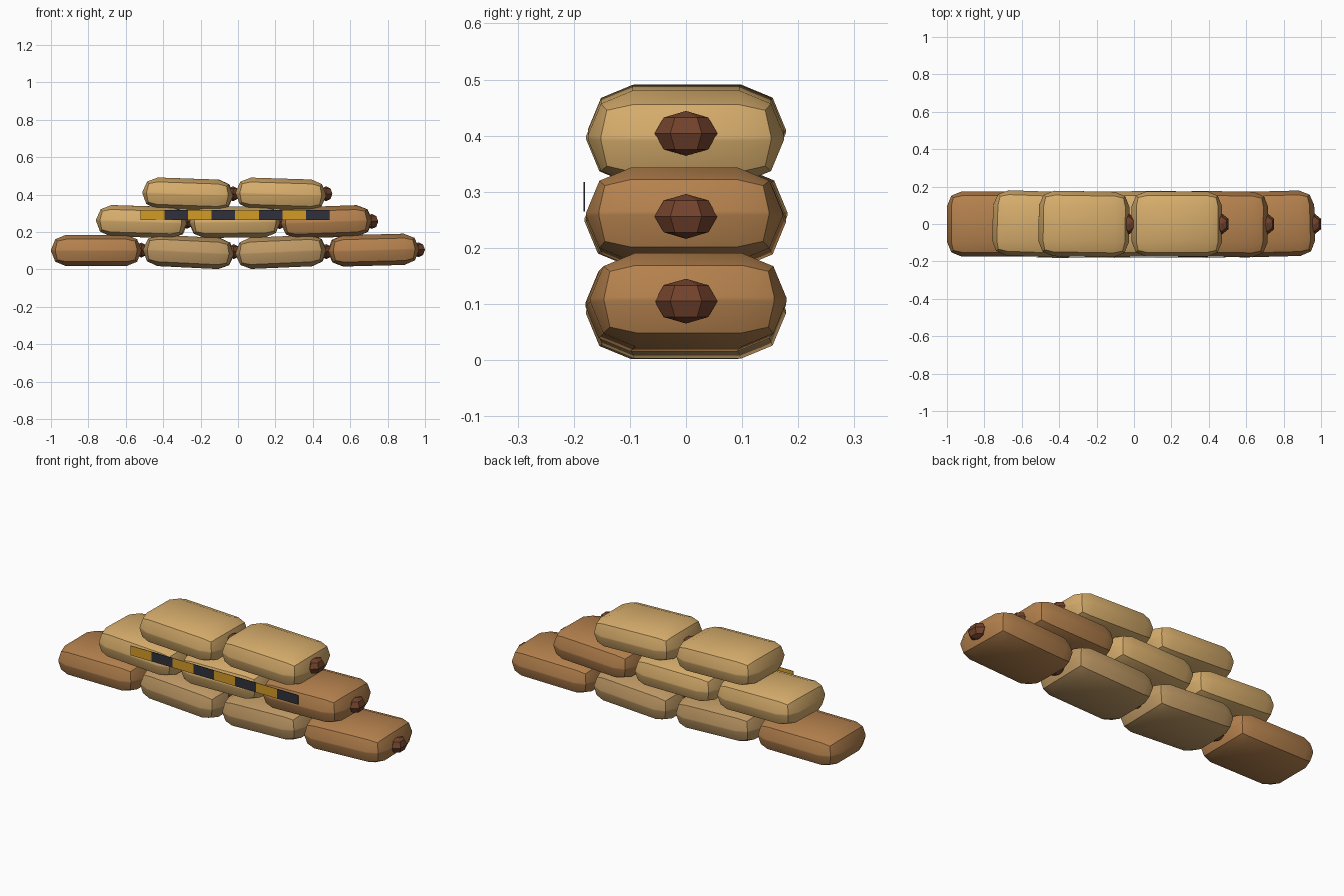
import bpy, bmesh
from math import radians
from mathutils import Matrix

if "Cube" in bpy.data.objects:
    bpy.data.objects.remove(bpy.data.objects["Cube"])


def material(name, rgb):
    m = bpy.data.materials.new(name)
    m.diffuse_color = (*rgb, 1)
    m.use_nodes = True
    m.node_tree.nodes["Principled BSDF"].inputs["Base Color"].default_value = m.diffuse_color
    return m


LIGHT = material("light_canvas", (0.68, 0.42, 0.15))
TAN = material("tan_canvas", (0.52, 0.32, 0.13))
BROWN = material("brown_canvas", (0.46, 0.22, 0.075))
KNOT = material("knot_brown", (0.17, 0.055, 0.025))
YELLOW = material("stripe_yellow", (0.65, 0.33, 0.02))
DARK = material("stripe_dark", (0.03, 0.03, 0.045))


def add_object(name, bm, mat, smooth=False):
    mesh = bpy.data.meshes.new(name)
    bm.to_mesh(mesh)
    bm.free()
    mesh.materials.append(mat)
    ob = bpy.data.objects.new(name, mesh)
    bpy.context.collection.objects.link(ob)
    if smooth:
        bpy.ops.object.select_all(action='DESELECT')
        ob.select_set(True)
        bpy.context.view_layer.objects.active = ob
        bpy.ops.object.shade_smooth_by_angle(angle=radians(30))
    return ob


def box(size):
    bm = bmesh.new()
    bmesh.ops.create_cube(bm, size=1)
    bmesh.ops.scale(bm, vec=size, verts=bm.verts)
    return bm


def sandbag(name, x, z, tilt, yaw, mat):
    # Bag body: box with a wide two-step bevel, slightly tilted and turned
    bm = box((0.484, 0.35, 0.167))
    bmesh.ops.bevel(bm, geom=bm.edges[:], offset=0.08, segments=2,
                    profile=0.5, affect='EDGES')
    ob = add_object(name, bm, mat, smooth=True)
    ob.location = (x, 0, z)
    ob.rotation_euler = (0, radians(-tilt), radians(yaw))
    # Tied knot on the right end
    bm = bmesh.new()
    bmesh.ops.create_uvsphere(bm, u_segments=6, v_segments=4, radius=1,
                              matrix=Matrix.Diagonal((0.04, 0.056, 0.04, 1)))
    knot = add_object(name + "_knot", bm, KNOT)
    knot.location = (x + 0.241, 0, z + 0.002)


# Rows of bags: x, z, tilt, yaw, material
rows = {
    "bottom": [(-0.758, 0.101, 0, 0, BROWN), (-0.264, 0.093, -2.8, -1, TAN),
               (0.23, 0.093, 2.5, -1, TAN), (0.724, 0.103, 1.5, 1.5, BROWN)],
    "middle": [(-0.514, 0.255, -1.8, -2, LIGHT), (-0.018, 0.253, 0.5, 1, LIGHT),
               (0.474, 0.254, 2, -1, BROWN)],
    "top": [(-0.268, 0.402, -2, -1, LIGHT), (0.229, 0.402, -1.8, 0, LIGHT)],
}
for row, bags in rows.items():
    for i, bag in enumerate(bags):
        sandbag(f"{row}_sandbag_{i + 1}", *bag)

# Striped warning tape across the front
W = 1.01 / 8
for i in range(8):
    tape = add_object(f"tape_stripe_{i + 1}", box((W, 0.003, 0.052)),
                      DARK if i % 2 else YELLOW)
    tape.location = (-0.52 + W * (i + 0.5), -0.1815, 0.291)
